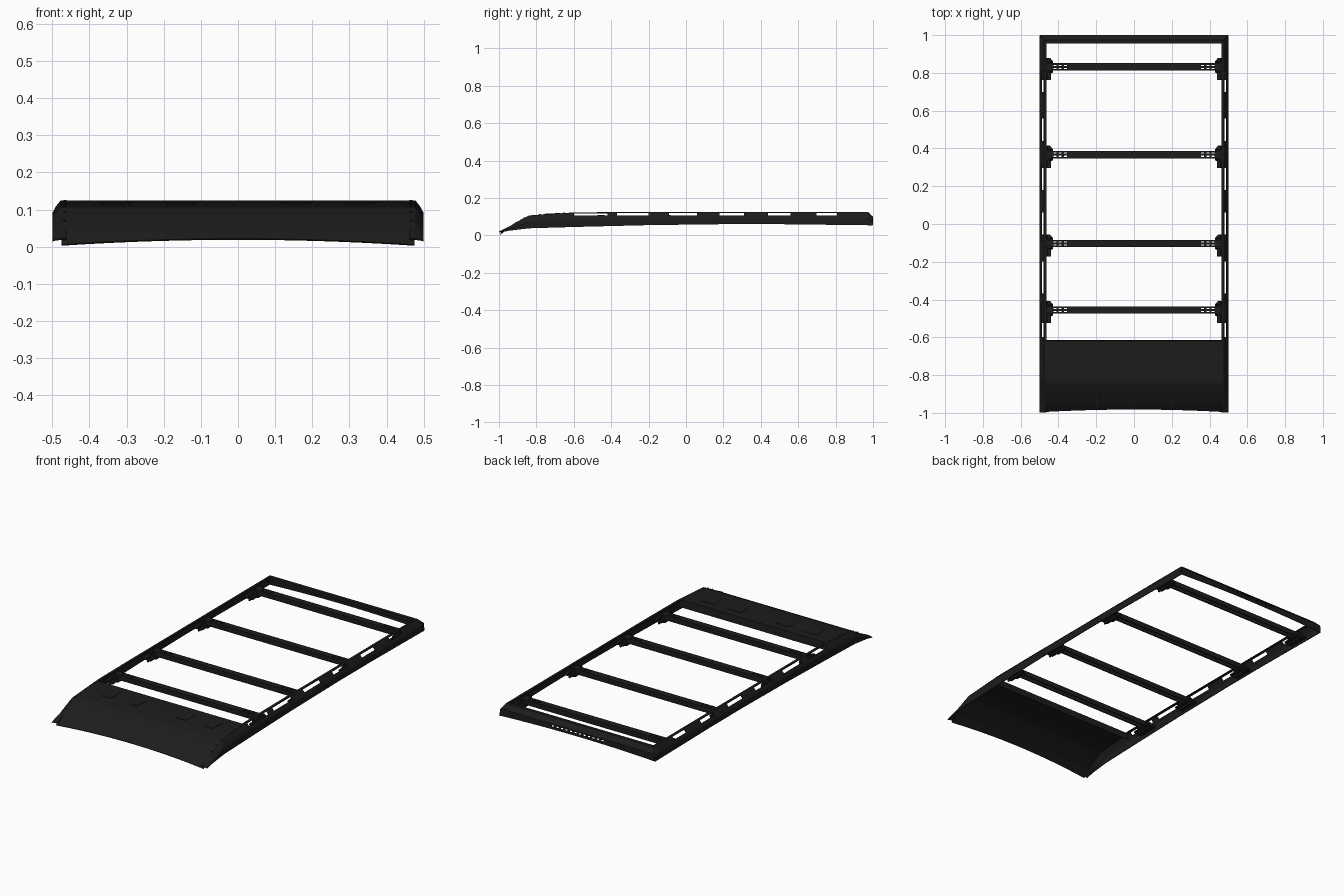
import bpy, bmesh, math

if "Cube" in bpy.data.objects:
    bpy.data.objects.remove(bpy.data.objects["Cube"])

black = bpy.data.materials.new("black_coating")
black.diffuse_color = (0.012, 0.012, 0.012, 1)
black.use_nodes = True
black.node_tree.nodes["Principled BSDF"].inputs["Base Color"].default_value = black.diffuse_color


def finish(name, bm, thick=0.0):
    bmesh.ops.recalc_face_normals(bm, faces=bm.faces)
    me = bpy.data.meshes.new(name)
    bm.to_mesh(me)
    bm.free()
    ob = bpy.data.objects.new(name, me)
    bpy.context.collection.objects.link(ob)
    me.materials.append(black)
    if thick:
        m = ob.modifiers.new("sheet_thickness", 'SOLIDIFY')
        m.thickness, m.offset = thick, 0
    return ob


def sheet(name, us, nv, point, hole=lambda u0, u1, j: False, thick=0.004):
    """Folded sheet metal: stations us along its length, nv points across."""
    bm = bmesh.new()
    g = [[bm.verts.new(point(u, j)) for j in range(nv)] for u in us]
    for i in range(len(us) - 1):
        for j in range(nv - 1):
            if not hole(us[i], us[i + 1], j):
                bm.faces.new((g[i][j], g[i + 1][j], g[i + 1][j + 1], g[i][j + 1]))
    loose = [v for v in bm.verts if not v.link_faces]
    bmesh.ops.delete(bm, geom=loose, context='VERTS')
    return finish(name, bm, thick)


def prism(name, pts, axis_map, depth):
    """Extrude an outline; axis_map(a, b, d) places it in space."""
    bm = bmesh.new()
    n = len(pts)
    lo = [bm.verts.new(axis_map(a, b, 0)) for a, b in pts]
    hi = [bm.verts.new(axis_map(a, b, depth)) for a, b in pts]
    bm.faces.new(lo)
    bm.faces.new(hi)
    for i in range(n):
        k = (i + 1) % n
        bm.faces.new((lo[i], lo[k], hi[k], hi[i]))
    return finish(name, bm)


def lerp(table, t):
    for (a, va), (b, vb) in zip(table, table[1:]):
        if t <= b:
            return va + (vb - va) * (t - a) / (b - a)
    return table[-1][1]


def inside(u0, u1, spans):
    m = (u0 + u1) / 2
    return any(a < m < b for a, b in spans)


# Side rails: outer wall, slotted chamfer, top flange
BOTTOM = [(-1, .014), (-.95, .025), (-.84, .038), (-.6, .045), (-.2, .055),
          (.2, .06), (.5, .06), (1, .054)]
TOP = [(-1, .02), (-.92, .06), (-.84, .105), (-.6, .121), (-.3, .123), (.97, .123), (1, .099)]
SLOTS = [(-.60, -.42), (-.37, -.20), (-.09, .06), (.18, .31), (.44, .56), (.70, .81)]
rail_y = sorted({y for y, _ in BOTTOM + TOP} | {y for s in SLOTS for y in s})
RAIL = [(.498, None), (.498, 1), (.489, .5), (.478, .07), (.475, 0), (.462, 0)]


def rail_point(side):
    def point(y, j):
        zb, zt = lerp(BOTTOM, y), lerp(TOP, y)
        x, k = RAIL[j]
        z = zb if k is None else zt - k * min(.033, (zt - zb) * .6)
        return (side * x, y * .998, z)
    return point


for side, label in ((-1, "left"), (1, "right")):
    sheet(label + "_side_rail", rail_y, len(RAIL), rail_point(side),
          lambda a, b, j: j == 2 and inside(a, b, SLOTS))

# Front wind deflector with arched lower edge and rear flange
DEFLECTOR = [(-.994, .004), (-.95, .042), (-.90, .073), (-.85, .099), (-.82, .106),
             (-.74, .113), (-.62, .119), (-.617, .078)]


def deflector_point(x, j):
    y, z = DEFLECTOR[j]
    if j == 0:
        arch = 1 - (x / .475) ** 2
        y, z = y + .013 * arch, z + .016 * arch
    return (x, y, z)


sheet("wind_deflector", [-.475 + .95 * i / 24 for i in range(25)], len(DEFLECTOR), deflector_point)

# Raised trapezoid pockets and edge bolts on the deflector
for cx in (-.33, -.155, .155, .33):
    prism("deflector_pocket", [(-.043, -.67), (.043, -.67), (.03, -.75), (-.03, -.75)],
          lambda a, b, d, cx=cx: (cx + a, b, .1115 + (b + .74) * .05 + d), .005)
for side in (-1, 1):
    for i in range(8):
        y = -.65 - .043 * i
        z = lerp(DEFLECTOR[:7], y)
        ring = [(.004 * math.cos(t * math.pi / 4), .004 * math.sin(t * math.pi / 4)) for t in range(8)]
        prism("deflector_bolt", ring,
              lambda a, b, d, y=y, z=z, s=side: (s * .466 + a, y + b, z + d), .004)

# Rear end panel with a row of small slots and arched lower edge
REAR = [(.957, .106, .462), (.957, .122, .462), (.974, .122, .475), (.998, .097, .494),
        (.998, .091, .498), (.998, .082, .498), (.998, .056, .498)]
VENTS = [(-.17 + i * .029, -.153 + i * .029) for i in range(12)]
rear_x = sorted({-1 + i / 8 for i in range(17)} | {v / .498 for s in VENTS for v in s})


def rear_point(u, j):
    y, z, w = REAR[j]
    if j == 6:
        z += .012 * (1 - u * u)
    return (u * w, y, z)


sheet("rear_panel", rear_x, len(REAR), rear_point,
      lambda a, b, j: j == 4 and inside(a * .498, b * .498, VENTS))

# Crossbars: channel profile with pairs of mounting slots near both ends
BAR = [(-.012, .08), (-.018, .08), (-.018, .107), (-.011, .107), (-.005, .107), (.005, .107),
       (.011, .107), (.018, .107), (.018, .08), (.012, .08)]
HOLES = [s for a in (.355, .383, .411) for s in ((a, a + .016), (-a - .016, -a))]
bar_x = sorted({-.465, .465} | {v for s in HOLES for v in s})
for cy in (-.455, -.103, .367, .832):
    sheet("crossbar", bar_x, len(BAR),
          lambda x, j, cy=cy: (x, cy + BAR[j][0], BAR[j][1]),
          lambda a, b, j: j in (3, 5) and inside(a, b, HOLES), .003)
    for s in (-1, 1):
        # Stepped foot under the bar end
        prism("bracket_foot", [(.495, -.07), (.44, -.07), (.44, -.035), (.43, -.03), (.43, .03),
                               (.445, .048), (.495, .048)],
              lambda a, b, d, s=s, cy=cy: (s * a, cy + b, .07 + d), .009)
        # Upright plate tying the bar to the rail
        prism("bracket_plate", [(-.07, .06), (.048, .06), (.048, .09), (.03, .106),
                                (-.03, .106), (-.07, .09)],
              lambda a, b, d, s=s, cy=cy: (s * (.458 + d), cy + a, b), .008)
        # Gussets beside the bar
        for g in (-.03, .024):
            prism("bracket_gusset", [(.434, .079), (.46, .079), (.46, .105), (.446, .105)],
                  lambda a, b, d, s=s, cy=cy, g=g: (s * a, cy + g + d, b), .006)
